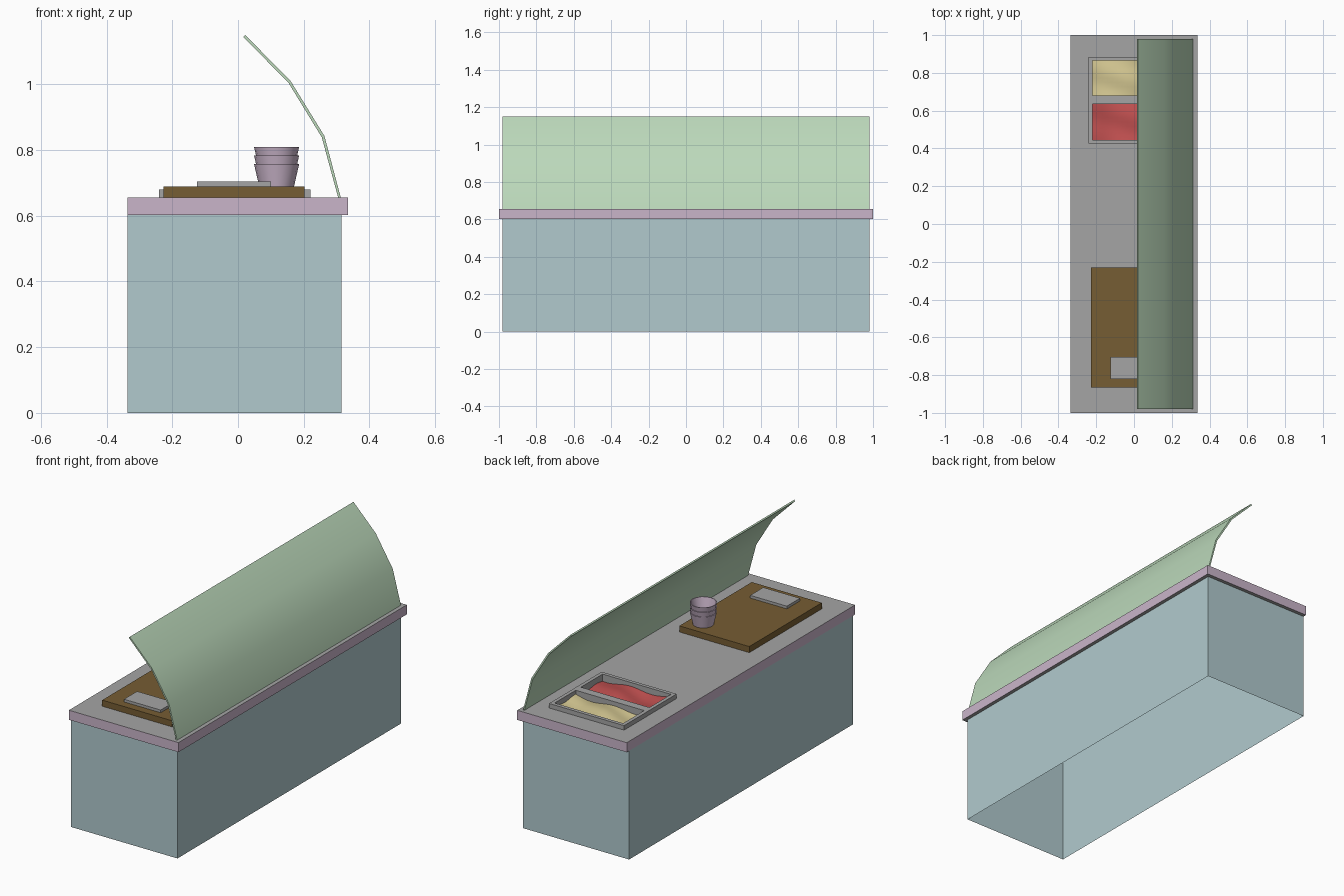
import bpy, bmesh, math

if "Cube" in bpy.data.objects:
    bpy.data.objects.remove(bpy.data.objects["Cube"])


def material(name, rgb):
    def lin(c):
        c /= 255
        return c / 12.92 if c < 0.04045 else ((c + 0.055) / 1.055) ** 2.4
    m = bpy.data.materials.new(name)
    m.diffuse_color = (*[lin(c) for c in rgb], 1)
    m.use_nodes = True
    m.node_tree.nodes["Principled BSDF"].inputs["Base Color"].default_value = m.diffuse_color
    return m


BLUE = material("pale blue", (177, 202, 206))
PINK = material("pale mauve", (202, 181, 202))
GREY = material("steel grey", (165, 165, 165))
GREEN = material("glass green", (188, 217, 187))
WOOD = material("wood brown", (118, 93, 51))
RED = material("food red", (195, 81, 81))
YELLOW = material("food yellow", (214, 201, 147))


def finish(name, bm, mats, smooth=None):
    me = bpy.data.meshes.new(name)
    bm.to_mesh(me)
    bm.free()
    ob = bpy.data.objects.new(name, me)
    bpy.context.collection.objects.link(ob)
    for m in mats:
        me.materials.append(m)
    if smooth:
        bpy.ops.object.select_all(action='DESELECT')
        ob.select_set(True)
        bpy.context.view_layer.objects.active = ob
        bpy.ops.object.shade_smooth_by_angle(angle=math.radians(smooth))
    return ob


def box(name, x, y, z, mat, open_ends=False):
    bm = bmesh.new()
    bmesh.ops.create_cube(bm, size=1)
    for v in bm.verts:
        v.co = [r[0] if c < 0 else r[1] for c, r in zip(v.co, (x, y, z))]
    bm.normal_update()
    if open_ends:
        ends = [f for f in bm.faces if abs(f.normal.z) > 0.5]
        bmesh.ops.delete(bm, geom=ends, context='FACES_ONLY')
    return finish(name, bm, [mat])


def pocket_plate(name, xs, ys, holes, z0, z1, mats):
    """Plate whose top has rectangular pockets at the given grid cells."""
    bm = bmesh.new()
    for i in range(len(xs) - 1):
        for j in range(len(ys) - 1):
            z = z0 if (i, j) in holes else z1
            c = [(xs[i], ys[j]), (xs[i + 1], ys[j]),
                 (xs[i + 1], ys[j + 1]), (xs[i], ys[j + 1])]
            bm.faces.new([bm.verts.new((*p, z)) for p in c])
            near = [(i, j - 1), (i + 1, j), (i, j + 1), (i - 1, j)]
            for k, n in enumerate(near):
                a, b = c[k], c[(k + 1) % 4]
                inside = 0 <= n[0] < len(xs) - 1 and 0 <= n[1] < len(ys) - 1
                if (i, j) not in holes and (not inside or n in holes):
                    f = bm.faces.new([bm.verts.new(p) for p in (
                        (*a, z0), (*b, z0), (*b, z1), (*a, z1))])
                    f.material_index = 0 if inside else len(mats) - 1
    q = [(xs[0], ys[0]), (xs[0], ys[-1]), (xs[-1], ys[-1]), (xs[-1], ys[0])]
    bm.faces.new([bm.verts.new((*p, z0)) for p in q])
    bmesh.ops.remove_doubles(bm, verts=bm.verts, dist=1e-5)
    return finish(name, bm, mats)


# cabinet: thin walls, open underneath
box("cabinet", (-0.337, 0.315), (-0.98, 0.98), (0, 0.602), BLUE, True)

# counter with two sunken wells, grey top and mauve rim
WX, WY = (-0.22, 0.20), (0.445, 0.635, 0.68, 0.865)
pocket_plate("counter", (-0.337, *WX, 0.335), (-1, *WY, 1),
             {(1, 1), (1, 3)}, 0.602, 0.655, [GREY, PINK])

# raised tray frame around the wells
xs, ys = (-0.24, *WX, 0.22), (0.425, *WY, 0.885)
for n, (x, y) in enumerate([((xs[0], xs[1]), (ys[0], ys[5])),
                            ((xs[2], xs[3]), (ys[0], ys[5])),
                            (WX, ys[0:2]), (WX, ys[2:4]), (WX, ys[4:6])]):
    box(f"tray_frame_{n}", x, y, (0.655, 0.68), GREY)


# wavy food in the wells
def food(name, y, mat, phase):
    bm = bmesh.new()
    bmesh.ops.create_grid(bm, x_segments=16, y_segments=8, size=0.5)
    for v in bm.verts:
        u, w = v.co.x, v.co.y
        v.co = (-0.01 + u * 0.42, (y[0] + y[1]) / 2 + w * (y[1] - y[0]),
                0.652 + 0.010 * math.sin(9 * u + phase)
                + 0.005 * math.sin(7 * w + 5 * u + phase))
    finish(name, bm, [mat], 60)


food("red_food", WY[0:2], RED, 0.5)
food("yellow_food", WY[2:4], YELLOW, 2.0)

# chopping board and pad
box("chopping_board", (-0.227, 0.202), (-0.865, -0.23), (0.655, 0.689), WOOD)
box("pad", (-0.125, 0.10), (-0.82, -0.705), (0.689, 0.704), GREY)

# stack of open cups
for n in range(3):
    bm = bmesh.new()
    S, rings = 16, []
    for r, z in ((0.053, 0.0), (0.0685, 0.068), (0.0645, 0.068), (0.050, 0.004)):
        rings.append([bm.verts.new((0.1175 + r * math.cos(2 * math.pi * i / S),
                                    -0.32 + r * math.sin(2 * math.pi * i / S),
                                    0.689 + 0.026 * n + z)) for i in range(S)])
    for a, b in zip(rings, rings[1:]):
        for i in range(S):
            j = (i + 1) % S
            bm.faces.new((a[i], a[j], b[j], b[i]))
    bm.faces.new(rings[0][::-1])
    bm.faces.new(rings[-1])
    finish(f"cup_{n}", bm, [PINK], 35)

# curved sneeze guard: closed strip profile extruded along y
outer = [(0.313, 0.655), (0.263, 0.843), (0.159, 1.012), (0.022, 1.150)]
inner = [(0.305, 0.655), (0.255, 0.839), (0.153, 1.006), (0.016, 1.144)]
profile = outer + inner[::-1]
bm = bmesh.new()
ends = [[bm.verts.new((x, y, z)) for x, z in profile] for y in (-0.98, 0.98)]
N = len(profile)
for i in range(N):
    j = (i + 1) % N
    bm.faces.new((ends[0][i], ends[0][j], ends[1][j], ends[1][i]))
for e in ends:
    for i in range(3):
        bm.faces.new((e[i], e[i + 1], e[N - 2 - i], e[N - 1 - i]))
bmesh.ops.recalc_face_normals(bm, faces=bm.faces)
finish("curved_guard", bm, [GREEN], 30)
